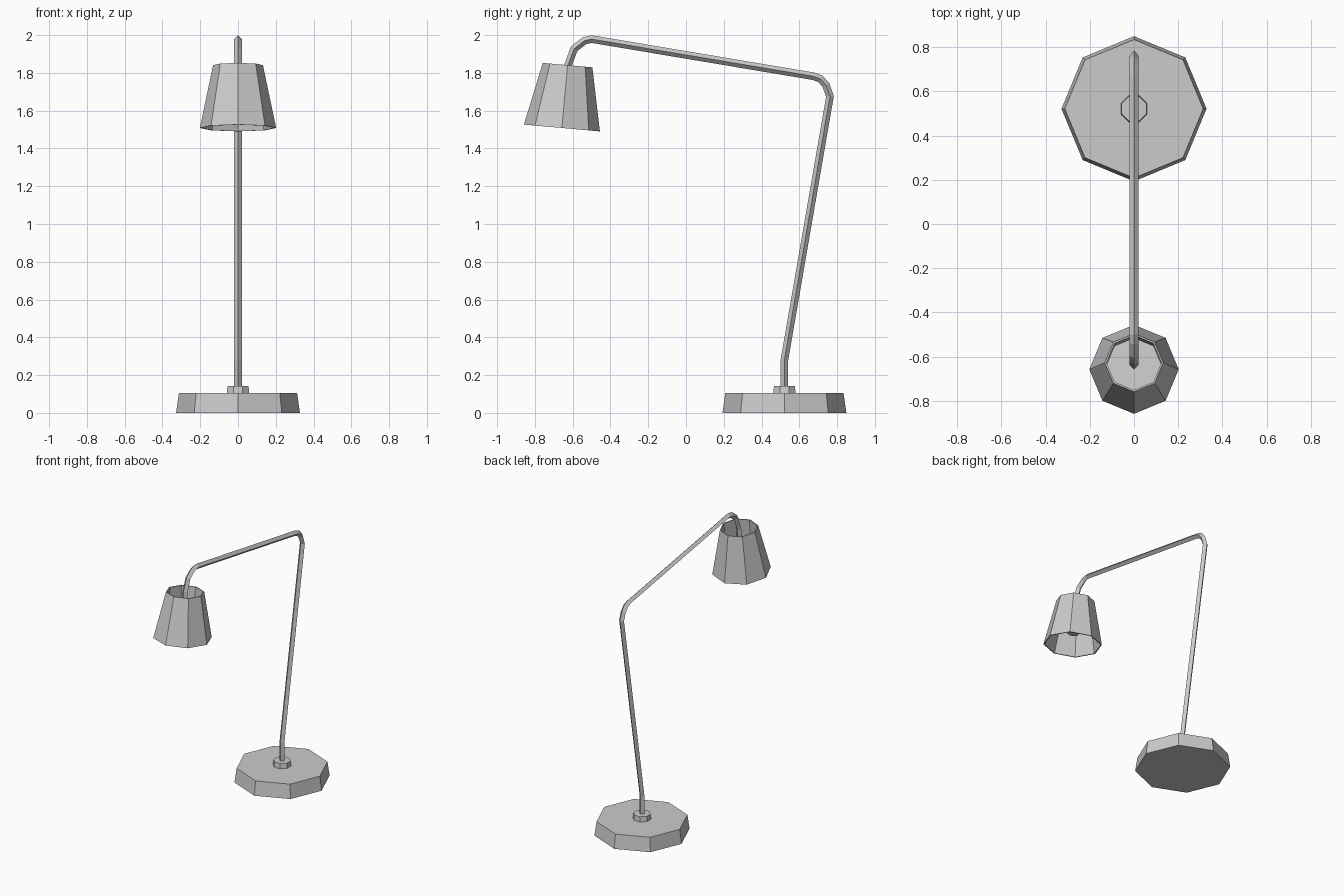
import bpy, bmesh, math
from mathutils import Vector

if "Cube" in bpy.data.objects:
    bpy.data.objects.remove(bpy.data.objects["Cube"])


def make_object(name, bm, loc=(0, 0, 0), tilt=0.0):
    bmesh.ops.recalc_face_normals(bm, faces=bm.faces)
    mesh = bpy.data.meshes.new(name)
    bm.to_mesh(mesh)
    bm.free()
    ob = bpy.data.objects.new(name, mesh)
    ob.location = loc
    ob.rotation_euler.x = tilt
    bpy.context.collection.objects.link(ob)
    return ob


def skin(bm, loops):
    """Join successive vertex loops and cap both ends."""
    rings = [[bm.verts.new(p) for p in loop] for loop in loops]
    n = len(rings[0])
    for a, b in zip(rings, rings[1:]):
        for i in range(n):
            j = (i + 1) % n
            bm.faces.new((a[i], a[j], b[j], b[i]))
    bm.faces.new(rings[0])
    bm.faces.new(rings[-1])


def lathe(name, profile, loc, tilt=0.0, phase=0.0, sides=8):
    bm = bmesh.new()
    angles = [phase + math.tau * i / sides for i in range(sides)]
    skin(bm, [[(r * math.cos(a), r * math.sin(a), z) for a in angles]
              for r, z in profile])
    return make_object(name, bm, loc, tilt)


def bent_rod(name, path, radius):
    """Diamond-section rod along a path of (y, z) points."""
    pts = [Vector((0, y, z)) for y, z in path]
    side = Vector((radius, 0, 0))
    loops = []
    for i, p in enumerate(pts):
        d_in = (p - pts[i - 1]).normalized() if i else None
        d_out = (pts[i + 1] - p).normalized() if i < len(pts) - 1 else d_in
        d_in = d_in or d_out
        t = (d_in + d_out).normalized()
        up = Vector((0, -t.z, t.y)) * radius / t.dot(d_in)
        loops.append([p + side, p + up, p - side, p - up])
    bm = bmesh.new()
    skin(bm, loops)
    return make_object(name, bm)


BASE_Y = 0.521
SHADE = (0, -0.627, 1.841)
TILT = -0.09

# Weighted foot and collar
lathe("base", [(0.328, 0), (0.313, 0.105)], (0, BASE_Y, 0))
lathe("collar", [(0.065, 0.10), (0.06, 0.142)], (0, BASE_Y, 0),
      phase=math.pi / 8)

# Stem, elbow, arm and drop into the shade
bent_rod("arm", [(BASE_Y, 0.10), (BASE_Y, 0.28), (0.762, 1.675),
                 (0.741, 1.735), (0.712, 1.768), (0.675, 1.782),
                 (-0.50, 1.979), (-0.538, 1.97), (-0.592, 1.928),
                 (-0.625, 1.84), (-0.638, 1.70)], 0.02)

# Shade: straight recess on top, flared outside, hollow underneath
lathe("shade", [(0.124, -0.13), (0.124, 0), (0.132, 0), (0.202, -0.334),
                (0.194, -0.334), (0.154, -0.14)], SHADE, TILT)

# Lamp socket inside the shade
lathe("socket", [(0.04, -0.135), (0.04, -0.25)], SHADE, TILT)
